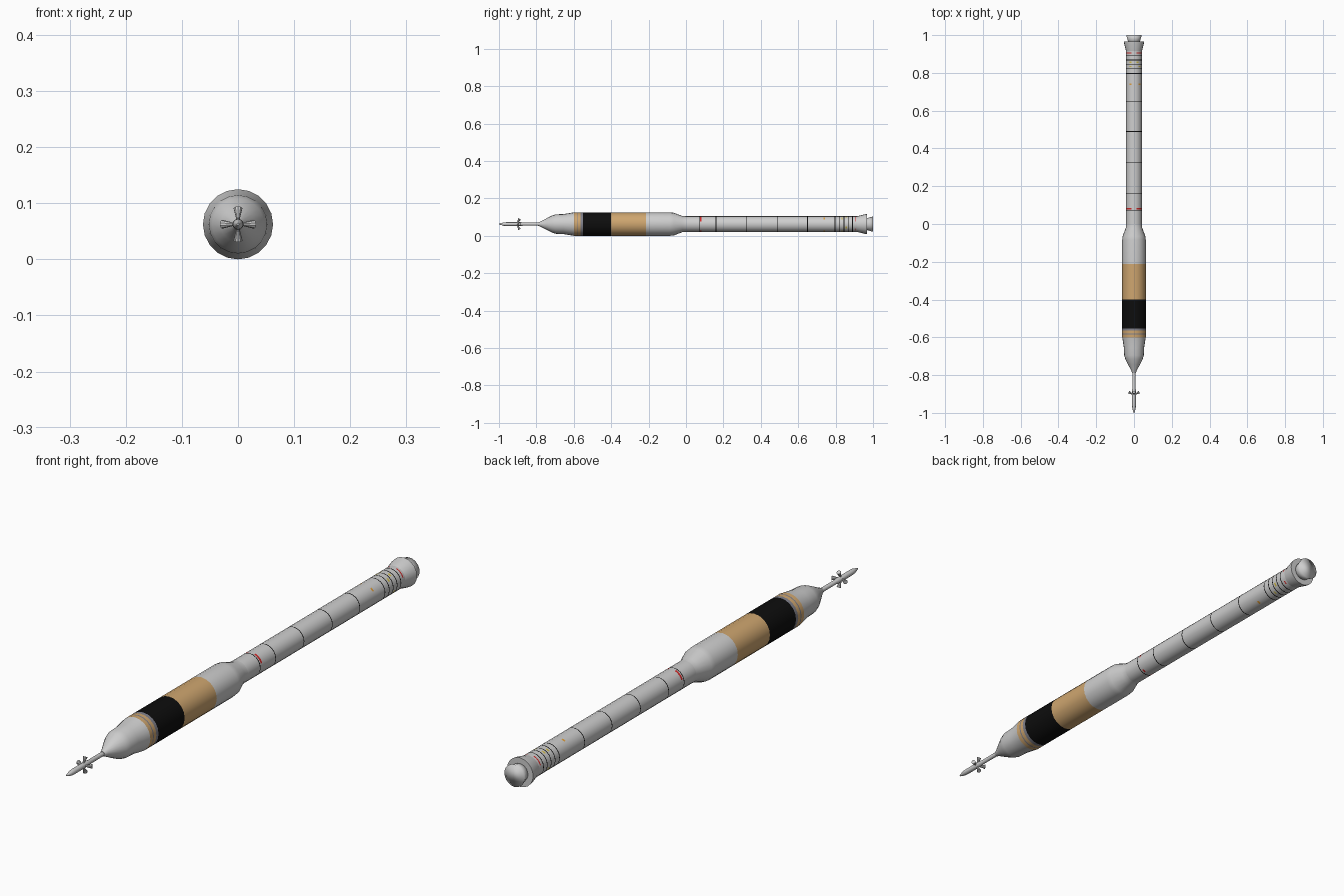
import bpy, bmesh, math
from mathutils import Vector

if "Cube" in bpy.data.objects:
    bpy.data.objects.remove(bpy.data.objects["Cube"])

AXIS = 0.0625      # height of the centre line
SIDES = 20


def material(name, rgb):
    m = bpy.data.materials.new(name)
    m.use_nodes = True
    m.diffuse_color = (*rgb, 1)
    node = m.node_tree.nodes["Principled BSDF"]
    node.inputs["Base Color"].default_value = (*rgb, 1)
    return m


MATS = {
    "white": material("hull_white", (0.62, 0.62, 0.62)),
    "tan": material("insulation_tan", (0.62, 0.38, 0.16)),
    "black": material("panel_black", (0.004, 0.004, 0.004)),
    "slate": material("ring_slate", (0.22, 0.22, 0.26)),
    "red": material("marking_red", (0.65, 0.02, 0.02)),
    "yellow": material("marking_yellow", (0.65, 0.5, 0.06)),
    "orange": material("marking_orange", (0.75, 0.35, 0.05)),
}
SLOTS = list(MATS)


def finish(bm, name, sharp=35):
    bmesh.ops.recalc_face_normals(bm, faces=bm.faces)
    mesh = bpy.data.meshes.new(name)
    for m in MATS.values():
        mesh.materials.append(m)
    for f in bm.faces:
        f.smooth = True
    bm.to_mesh(mesh)
    bm.free()
    if sharp:
        mesh.set_sharp_from_angle(angle=math.radians(sharp))
    obj = bpy.data.objects.new(name, mesh)
    bpy.context.collection.objects.link(obj)
    return obj


def lathe(name, profile, sides=SIDES, sharp=35):
    """Spin (y, radius, colour, marked sides) rows about the long axis.
    The colour applies to the section that follows the row."""
    bm = bmesh.new()
    rings = []
    for row in profile:
        y, r = row[:2]
        turn = [math.tau * k / sides for k in range(sides)]
        rings.append([bm.verts.new((r * math.sin(a), y, AXIS + r * math.cos(a))) for a in turn])
    for row, a, b in zip(profile, rings, rings[1:]):
        colour = row[2] if len(row) > 2 else "white"
        marked = row[3] if len(row) > 3 else range(sides)
        for k in range(sides):
            n = (k + 1) % sides
            f = bm.faces.new((a[k], a[n], b[n], b[k]))
            f.material_index = SLOTS.index(colour if k in marked else "white")
    bm.faces.new(rings[0])
    bm.faces.new(rings[-1])
    return finish(bm, name, sharp)


# Escape tower with a pointed tip
lathe("escape_tower", [(-1.0, 0.002), (-0.975, 0.009), (-0.96, 0.010),
                       (-0.88, 0.010), (-0.87, 0.008), (-0.77, 0.008)], 12)

# Four flared escape nozzles, leaning backwards
bm = bmesh.new()
for k in range(4):
    a = math.tau * k / 4
    out = Vector((math.sin(a), 0, math.cos(a)))
    lean = (out + Vector((0, 0.55, 0))).normalized()
    spin = lean.to_track_quat("Z", "Y").to_matrix().to_4x4()
    part = bmesh.ops.create_cone(bm, cap_ends=True, segments=10, radius1=0.003,
                                 radius2=0.008, depth=0.022, matrix=spin)
    bmesh.ops.translate(bm, verts=part["verts"],
                        vec=out * 0.0185 + Vector((0, -0.895, AXIS)))
finish(bm, "escape_nozzles")

# Nose shroud
lathe("nose_shroud", [(-0.79, 0.009), (-0.775, 0.015), (-0.745, 0.031),
                      (-0.715, 0.046), (-0.695, 0.052), (-0.655, 0.0535),
                      (-0.60, 0.0625)], sharp=25)

# Upper stage, with colour bands, closing to the booster
R = 0.0625
lathe("upper_stage", [(-0.60, R, "tan"), (-0.584, R, "slate"), (-0.579, R, "tan"),
                      (-0.565, R, "slate"), (-0.552, R, "black"), (-0.40, R, "tan"),
                      (-0.213, R), (-0.085, R), (-0.065, 0.0605),
                      (-0.02, 0.0435), (0.0, 0.042)])

# Booster: thin joint rings plus short coloured marks on some sides
BR = 0.042
UPPER = {1, 2, 3, 16, 17, 18}
SPOTS = {2, 8, 12, 18}
stripes = [(y, 0.0035, "black", range(SIDES))
           for y in (0.07, 0.16, 0.325, 0.49, 0.65, 0.797, 0.822, 0.845, 0.868, 0.89)]
stripes += [(0.08, 0.008, "red", UPPER | {8, 11}),
            (0.74, 0.008, "orange", SPOTS),
            (0.834, 0.007, "yellow", SPOTS),
            (0.856, 0.007, "yellow", {1, 6, 13, 18}),
            (0.905, 0.005, "red", UPPER | {7, 12})]
rows = [(0.0, BR)]
for y, width, colour, sides in sorted(stripes, key=lambda s: s[0]):
    rows += [(y - width / 2, BR, colour, sides), (y + width / 2, BR)]
lathe("booster", rows + [(0.915, BR)])

# Flared tail skirt and softly shaded engine bell
lathe("tail_skirt", [(0.915, BR), (0.955, 0.052), (0.967, 0.0535)], sharp=50)
lathe("engine_bell", [(0.96, 0.031), (0.975, 0.034), (1.0, 0.041)], sharp=0)
